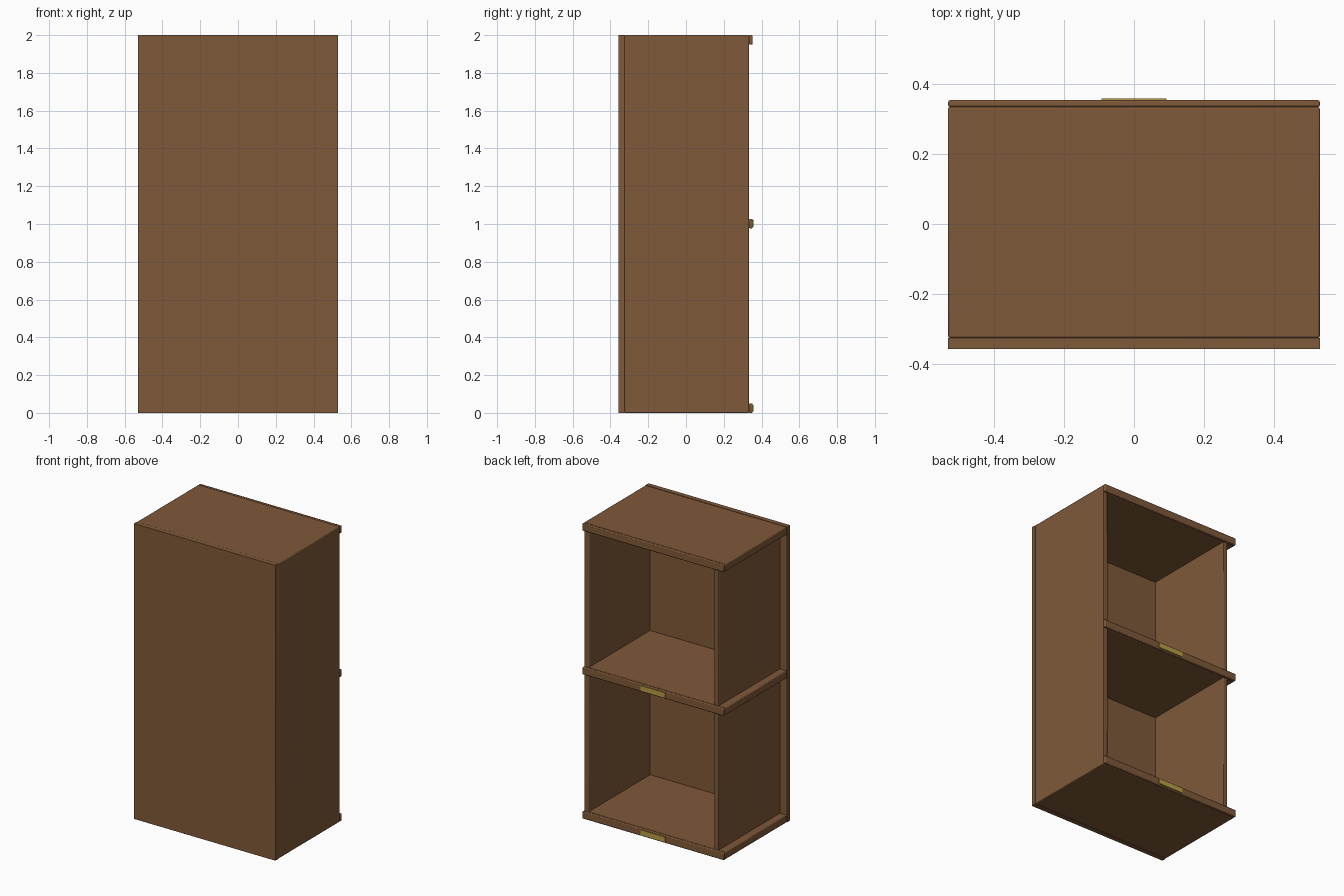
import bpy

if "Cube" in bpy.data.objects:
    bpy.data.objects.remove(bpy.data.objects["Cube"])

def material(name, rgb):
    m = bpy.data.materials.new(name)
    m.diffuse_color = (*rgb, 1)
    m.use_nodes = True
    m.node_tree.nodes["Principled BSDF"].inputs["Base Color"].default_value = m.diffuse_color
    return m

WOOD = material("brown wood", (0.212, 0.100, 0.041))
BRASS = material("brass", (0.50, 0.34, 0.06))

def box(name, x, y, z, mat=WOOD, bevel=0.005):
    """Box from (min, max) ranges, with softened edges."""
    bpy.ops.mesh.primitive_cube_add(size=1, location=[(a + b) / 2 for a, b in (x, y, z)])
    ob = bpy.context.object
    ob.name = name
    ob.scale = [b - a for a, b in (x, y, z)]
    bpy.ops.object.transform_apply(location=False, rotation=False, scale=True)
    ob.data.materials.append(mat)
    if bevel:
        mod = ob.modifiers.new("soft edges", 'BEVEL')
        mod.width = bevel
        mod.segments = 2
        bpy.ops.object.shade_smooth_by_angle()
    return ob

W, BACK, FRONT = 0.53, -0.325, 0.333

# Closed panel across the whole -y face
box("back_panel", (-W, W), (-0.357, BACK), (0, 2), bevel=0)

# Side panels: one flush with the edge, the other inset under the shelf overhang
box("flush_side", (W - 0.037, W), (BACK, FRONT), (0, 2))
box("inset_side", (-0.48, -0.443), (BACK, FRONT), (0.01, 1.99))

# Bottom, middle and top boards, each with an edge strip on the open side
for level, z in (("bottom", 0.0), ("middle", 0.977), ("top", 1.95)):
    box(level + "_shelf", (-W, W - 0.001), (BACK, FRONT + 0.001), (z, z + 0.05))
    box(level + "_edge_strip", (-W, W), (FRONT + 0.001, 0.353), (z, z + 0.05))
    if level != "top":
        # Brass label plate
        box(level + "_label_plate", (-0.092, 0.092), (0.351, 0.358),
            (z + 0.008, z + 0.043), BRASS, 0)
